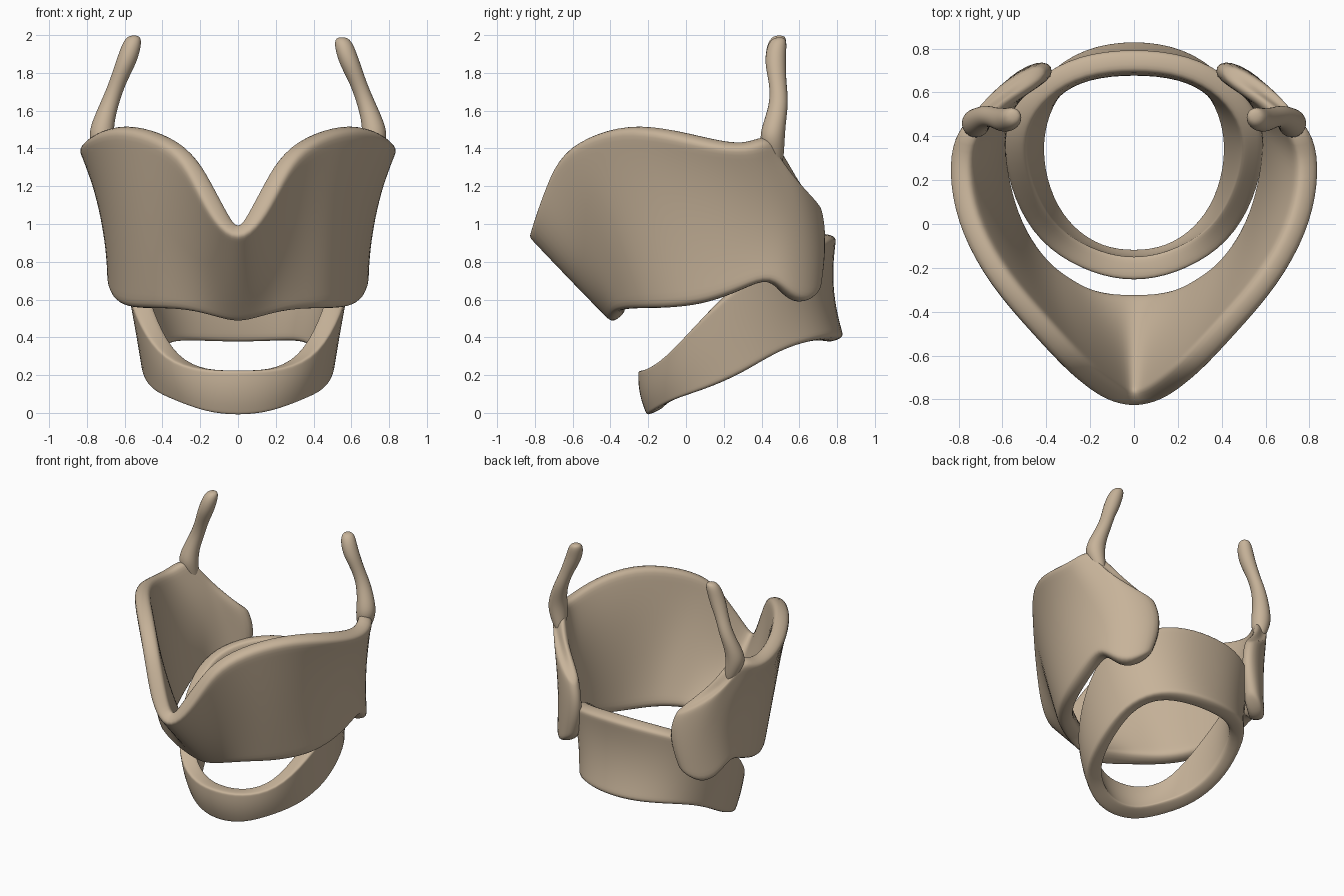
import bpy, bmesh, math
from mathutils import Vector

if "Cube" in bpy.data.objects:
    bpy.data.objects.remove(bpy.data.objects["Cube"])

tan = bpy.data.materials.new("cartilage_tan")
tan.diffuse_color = (0.57, 0.45, 0.32, 1)
tan.use_nodes = True
tan.node_tree.nodes["Principled BSDF"].inputs["Base Color"].default_value = tan.diffuse_color


def finish(name, bm, thickness=0):
    bmesh.ops.recalc_face_normals(bm, faces=bm.faces)
    for f in bm.faces:
        f.smooth = True
    me = bpy.data.meshes.new(name)
    bm.to_mesh(me)
    bm.free()
    me.materials.append(tan)
    ob = bpy.data.objects.new(name, me)
    bpy.context.collection.objects.link(ob)
    if thickness:
        s = ob.modifiers.new("Wall", 'SOLIDIFY')
        s.thickness, s.offset = thickness, 0
    m = ob.modifiers.new("Smooth", 'SUBSURF')
    m.levels = m.render_levels = 2
    return ob


def wall(name, half, closed, thickness, rows=(0, .07, .28, .5, .72, .93, 1)):
    """Mirrored curved wall from (bottom, middle, top) stations, first on x = 0."""
    def flip(st):
        return [(-p[0], p[1], p[2]) for p in st]
    left = half[1:-1] if closed else half[1:]
    stations = [flip(s) for s in reversed(left)] + half
    bm = bmesh.new()
    cols = []
    for st in stations:
        b, m, t = map(Vector, st)
        cols.append([bm.verts.new(b * (2 * (v - .5) * (v - 1)) + m * (4 * v * (1 - v))
                                  + t * (2 * v * (v - .5))) for v in rows])
    n = len(cols)
    for i in range(n if closed else n - 1):
        a, c = cols[i], cols[(i + 1) % n]
        for j in range(len(rows) - 1):
            bm.faces.new((a[j], c[j], c[j + 1], a[j + 1]))
    return finish(name, bm, thickness)


def horn(name, points, side, lift=0, sides=8):
    """Tapered tube through (x, y, z, radius) points."""
    bm = bmesh.new()
    rings = []
    for x, y, z, r in points:
        rings.append([bm.verts.new((side * x + r * math.cos(a), y + r * math.sin(a),
                                    z + lift * max(0, z - 1.5)))
                      for a in (2 * math.pi * k / sides for k in range(sides))])
    for a, b in zip(rings, rings[1:]):
        for k in range(sides):
            q = (k + 1) % sides
            bm.faces.new((a[k], a[q], b[q], b[k]))
    bm.faces.new(rings[0])
    bm.faces.new(rings[-1])
    return finish(name, bm)


# Shield plate: V-shaped in front, notched on top, turned inward behind
shield = [
    [(0, -.345, .50), (0, -.61, .745), (0, -.81, .94)],
    [(.10, -.35, .525), (.10, -.565, .785), (.09, -.79, 1.04)],
    [(.22, -.335, .55), (.20, -.515, .885), (.18, -.725, 1.22)],
    [(.33, -.275, .555), (.32, -.435, .975), (.27, -.645, 1.39)],
    [(.43, -.20, .555), (.45, -.335, 1.02), (.43, -.465, 1.49)],
    [(.54, -.05, .555), (.58, -.14, 1.04), (.615, -.265, 1.53)],
    [(.605, .12, .58), (.66, .09, 1.04), (.755, -.03, 1.485)],
    [(.64, .30, .65), (.68, .28, 1.05), (.805, .18, 1.43)],
    [(.64, .44, .72), (.66, .44, 1.06), (.80, .34, 1.42)],
    [(.62, .53, .61), (.61, .54, 1.05), (.74, .45, 1.49)],
    [(.55, .625, .565), (.53, .64, .97), (.67, .53, 1.30)],
    [(.43, .69, .67), (.37, .72, .90), (.41, .71, 1.08)],
]
wall("shield_cartilage", shield, False, .11)

# Upper horns growing from the rear edge, the left one a touch taller
path = [(.68, .48, 1.28, .03), (.71, .465, 1.38, .06), (.725, .455, 1.46, .075),
        (.715, .47, 1.54, .065), (.675, .495, 1.65, .053), (.635, .485, 1.75, .05),
        (.60, .475, 1.83, .06), (.575, .475, 1.90, .06),
        (.558, .485, 1.96, .053), (.55, .495, 1.99, .03)]
horn("upper_horn_right", path, 1)
horn("upper_horn_left", path, -1, .02)

# Signet-shaped ring: low arch in front, tall plate behind
ring = [
    [(0, -.165, .0), (0, -.205, .11), (0, -.21, .225)],
    [(.16, -.145, .02), (.17, -.175, .12), (.17, -.18, .225)],
    [(.31, -.05, .085), (.34, -.075, .18), (.36, -.085, .29)],
    [(.415, .10, .125), (.45, .08, .30), (.48, .07, .49)],
    [(.465, .30, .21), (.505, .28, .46), (.55, .28, .70)],
    [(.45, .48, .33), (.49, .47, .57), (.545, .46, .82)],
    [(.37, .655, .385), (.39, .625, .63), (.43, .625, .89)],
    [(.21, .765, .385), (.22, .715, .66), (.24, .73, .94)],
    [(0, .80, .38), (0, .735, .66), (0, .755, .95)],
]
wall("ring_cartilage", ring, True, .105)
